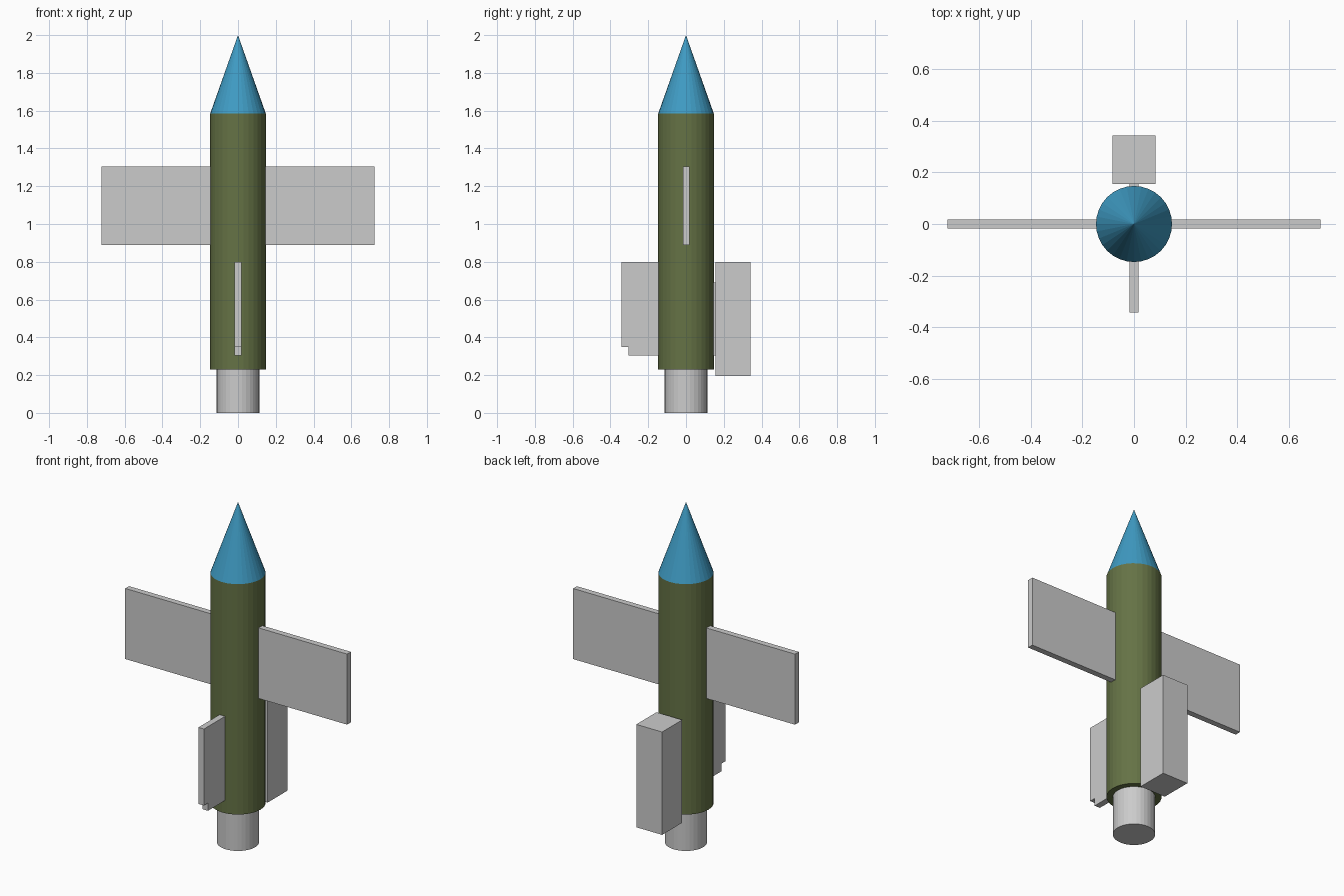
import bpy
import bmesh

if "Cube" in bpy.data.objects:
    bpy.data.objects.remove(bpy.data.objects["Cube"])

SIDES = 32


def finish(name, bm, mat=None):
    mesh = bpy.data.meshes.new(name)
    bm.to_mesh(mesh)
    bm.free()
    if mat:
        mesh.materials.append(mat)
    obj = bpy.data.objects.new(name, mesh)
    bpy.context.collection.objects.link(obj)
    return obj


def tapered(name, r_bottom, r_top, z0, z1, mat=None):
    bm = bmesh.new()
    bmesh.ops.create_cone(bm, cap_ends=True, segments=SIDES, radius1=r_bottom,
                          radius2=r_top, depth=z1 - z0)
    bmesh.ops.translate(bm, verts=bm.verts, vec=(0, 0, (z0 + z1) / 2))
    return finish(name, bm, mat)


def box(name, low, high):
    bm = bmesh.new()
    bmesh.ops.create_cube(bm, size=1)
    for v in bm.verts:
        v.co = [(a + b) / 2 + c * (b - a) for a, b, c in zip(low, high, v.co)]
    return finish(name, bm)


def material(name, color):
    mat = bpy.data.materials.new(name)
    mat.diffuse_color = color
    mat.use_nodes = True
    mat.node_tree.nodes["Principled BSDF"].inputs["Base Color"].default_value = mat.diffuse_color
    return mat


olive = material("olive", (0.13, 0.17, 0.06, 1))
blue = material("blue", (0.05, 0.33, 0.55, 1))

# Fuselage, nose and engine nozzle
tapered("body", 0.147, 0.147, 0.23, 1.585, olive)
tapered("nose_cone", 0.147, 0, 1.585, 2.0, blue)
tapered("nozzle", 0.113, 0.113, 0, 0.235)

# Wing slab running through the body
box("wing", (-0.722, -0.017, 0.89), (0.722, 0.018, 1.305))

# Front fin with a lower spar that passes through to the back
box("front_fin", (-0.018, -0.342, 0.35), (0.018, -0.10, 0.80))
box("fin_spar", (-0.018, -0.305, 0.305), (0.018, 0.156, 0.69))

# Thick pack on the back
box("back_pack", (-0.084, 0.155, 0.195), (0.084, 0.342, 0.80))
